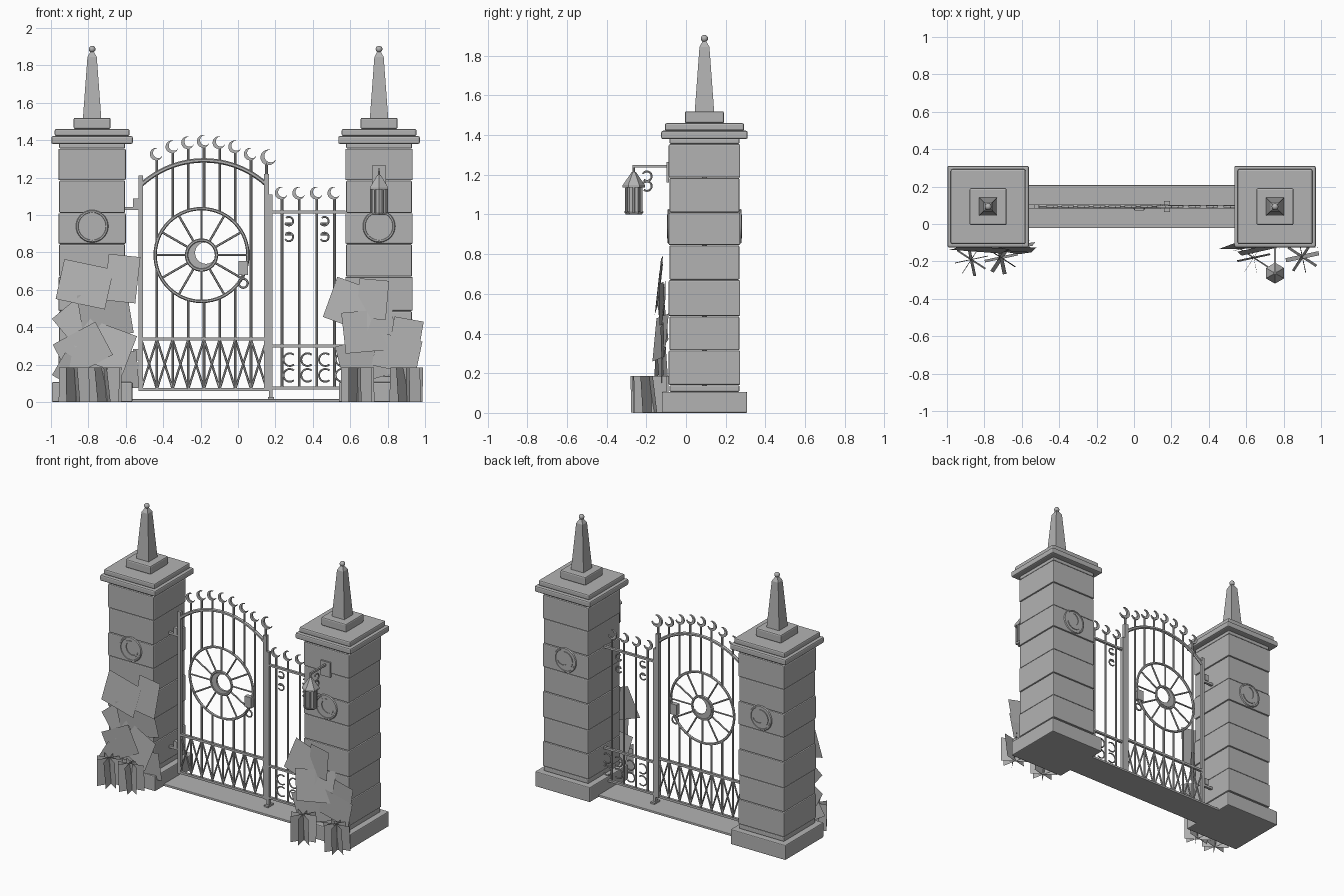
import bpy, bmesh, math, random
from mathutils import Matrix, Vector

if "Cube" in bpy.data.objects:
    bpy.data.objects.remove(bpy.data.objects["Cube"])

random.seed(4)
stone = bpy.data.materials.new("plain_grey")
stone.diffuse_color = (0.45, 0.45, 0.45, 1)
stone.use_nodes = True
stone.node_tree.nodes["Principled BSDF"].inputs["Base Color"].default_value = stone.diffuse_color
GY = 0.093                       # depth of the gate and pillar axis
PX = {"left": -0.78, "right": 0.754}


def finish(name, bm, bevel=0, smooth=False):
    me = bpy.data.meshes.new(name)
    bmesh.ops.recalc_face_normals(bm, faces=bm.faces)
    bm.to_mesh(me)
    bm.free()
    ob = bpy.data.objects.new(name, me)
    bpy.context.collection.objects.link(ob)
    me.materials.append(stone)
    if bevel:
        mod = ob.modifiers.new("bevel", 'BEVEL')
        mod.width, mod.segments = bevel, 2
    if smooth:
        bpy.ops.object.select_all(action='DESELECT')
        ob.select_set(True)
        bpy.context.view_layer.objects.active = ob
        bpy.ops.object.shade_smooth_by_angle(angle=math.radians(40))
    return ob


def box(bm, c, s):
    bmesh.ops.create_cube(bm, size=1, matrix=Matrix.Translation(c) @ Matrix.Diagonal((*s, 1)))


def rod(bm, a, b, r, n=8, r2=None):
    a, b = Vector(a), Vector(b)
    d = b - a
    m = Matrix.Translation((a + b) / 2) @ d.to_track_quat('Z', 'Y').to_matrix().to_4x4()
    bmesh.ops.create_cone(bm, cap_ends=True, segments=n, radius1=r,
                          radius2=r if r2 is None else r2, depth=d.length, matrix=m)


def tube(bm, pts, r, closed=False, n=6):
    """Sweep a round section along a path lying in an upright plane."""
    pts = [Vector(p) for p in pts]
    k, rings = len(pts), []
    side = (pts[1] - pts[0]).cross(pts[2] - pts[1]).normalized()
    for i, p in enumerate(pts):
        q0 = pts[(i - 1) % k] if closed or i else p
        q1 = pts[(i + 1) % k] if closed or i < k - 1 else p
        u = (q1 - q0).normalized().cross(side)
        rings.append([bm.verts.new(p + r * (math.cos(t) * u + math.sin(t) * side))
                      for t in (2 * math.pi * j / n for j in range(n))])
    for i in range(k if closed else k - 1):
        A, B = rings[i], rings[(i + 1) % k]
        for j in range(n):
            bm.faces.new((A[j], A[(j + 1) % n], B[(j + 1) % n], B[j]))
    if not closed:
        bm.faces.new(rings[0])
        bm.faces.new(rings[-1])


def arc(x, y, z, r, a0, a1, n=14, plane='x'):
    out = []
    for i in range(n + 1):
        t = math.radians(a0 + (a1 - a0) * i / n)
        c, s = r * math.cos(t), r * math.sin(t)
        out.append((x + c, y, z + s) if plane == 'x' else (x, y + c, z + s))
    return out


def ring(bm, x, y, z, r, t, n=40):
    tube(bm, arc(x, y, z, r, 0, 360, n)[:-1], t, True)


def crescent(bm, x, y, z, r, turn, thick, n=14):
    """Moon shape opening toward the angle 'turn'."""
    off, rin, gap, rows = 0.36 * r, 0.76 * r, math.radians(48), []
    hx, hz = r * math.cos(gap), r * math.sin(gap)
    g2 = math.atan2(hz, hx - off)
    rin = math.hypot(hz, hx - off)
    for i in range(n + 1):
        f = i / n
        to, ti = gap + f * 2 * (math.pi - gap), g2 + f * 2 * (math.pi - g2)
        po = (r * math.cos(to), r * math.sin(to))
        pi_ = (off + rin * math.cos(ti) + (0.004 * r if i in (0, n) else 0), rin * math.sin(ti))
        if i in (0, n):
            pi_ = (po[0] - 0.05 * r, po[1] * 0.95)
        row = []
        for px, pz in (po, pi_):
            c, s = math.cos(turn), math.sin(turn)
            for dy in (-thick / 2, thick / 2):
                row.append(bm.verts.new((x + px * c - pz * s, y + dy, z + px * s + pz * c)))
        rows.append(row)
    for A, B in zip(rows, rows[1:]):
        for p, q in ((0, 1), (1, 3), (3, 2), (2, 0)):
            bm.faces.new((A[p], A[q], B[q], B[p]))
    for R in (rows[0], rows[-1]):
        bm.faces.new((R[0], R[1], R[3], R[2]))


# Pillars: plinth, stone courses, cap, obelisk, ball, moon medallions
courses = [0.105, 0.14, 0.315, 0.487, 0.67, 0.845, 1.01, 1.185, 1.355, 1.385]
for side, px in PX.items():
    bm = bmesh.new()
    box(bm, (px, GY, 0.053), (0.43, 0.43, 0.106))
    for i, (a, b) in enumerate(zip(courses, courses[1:])):
        w = 0.352 + 0.008 * (i % 2)
        box(bm, (px, GY, (a + b) / 2), (w, w, b - a - 0.002))
    finish(side + "_pillar_stones", bm, 0.006)
    bm = bmesh.new()
    box(bm, (px, GY, 1.401), (0.436, 0.436, 0.042))
    box(bm, (px, GY, 1.441), (0.4, 0.4, 0.038))
    box(bm, (px, GY, 1.49), (0.198, 0.198, 0.06))
    finish(side + "_pillar_cap", bm, 0.009)
    bm = bmesh.new()
    for z0, z1, r0, r1 in ((1.518, 1.845, 0.049, 0.025), (1.845, 1.875, 0.025, 0.008)):
        bmesh.ops.create_cone(bm, cap_ends=True, segments=4, radius1=r0 * 2 ** .5, radius2=r1 * 2 ** .5,
                              depth=z1 - z0, matrix=Matrix.Translation((px, GY, (z0 + z1) / 2))
                              @ Matrix.Rotation(math.pi / 4, 4, 'Z'))
    finish(side + "_obelisk", bm)
    bm = bmesh.new()
    bmesh.ops.create_uvsphere(bm, u_segments=16, v_segments=10, radius=0.018,
                              matrix=Matrix.Translation((px, GY, 1.887)))
    finish(side + "_ball", bm, smooth=True)
    bm = bmesh.new()
    for s in (-1, 1):
        y = GY + s * 0.18
        rod(bm, (px, y - 0.004, 0.94), (px, y + 0.004, 0.94), 0.08, 32)
        ring(bm, px, y, 0.94, 0.079, 0.008)
        crescent(bm, px, y + s * 0.004, 0.94, 0.06, math.radians(35), 0.01, 20)
    finish(side + "_medallions", bm, smooth=True)

# Threshold slab
bm = bmesh.new()
box(bm, (-0.015, GY, 0.008), (1.15, 0.23, 0.016))
finish("threshold", bm, 0.004)

# Gate leaf: stiles, rails and arch
CX, WX, WZ, WR = -0.182, -0.195, 0.786, 0.25
AR, AZ = 0.497, 1.292 - 0.497
bm = bmesh.new()
box(bm, (-0.52, GY, 0.635), (0.022, 0.022, 1.15))
box(bm, (0.153, GY, 0.64), (0.027, 0.027, 1.16))
for z in (0.068, 0.337):
    box(bm, (CX, GY, z), (0.67, 0.018, 0.016))
finish("gate_frame", bm)
bm = bmesh.new()
tube(bm, arc(CX, GY, AZ, AR, 132, 48, 24), 0.012)
finish("gate_arch", bm, smooth=True)

# Gate bars, broken where the wheel sits, each tipped with a moon
bars = [CX + 0.0838 * i for i in range(-3, 4)]
bm, moons = bmesh.new(), bmesh.new()
for x in bars:
    top = AZ + math.sqrt(AR ** 2 - (x - CX) ** 2) + 0.07
    h = math.sqrt(max(0, WR ** 2 - (x - WX) ** 2))
    if h:
        rod(bm, (x, GY, 0.07), (x, GY, WZ - h), 0.007)
        rod(bm, (x, GY, WZ + h), (x, GY, top), 0.007)
    else:
        rod(bm, (x, GY, 0.07), (x, GY, top), 0.007)
    crescent(moons, x - 0.004, GY, top + 0.032, 0.034, math.radians(30), 0.012)
rod(bm, (0.153, GY, 1.2), (0.153, GY, 1.28), 0.008)
crescent(moons, 0.162, GY, 1.308, 0.042, math.radians(30), 0.014)
finish("gate_bars", bm, smooth=True)

# Crossed lattice at the foot of the gate
bm = bmesh.new()
for i in range(8):
    a, b = CX + 0.0838 * (i - 4), CX + 0.0838 * (i - 3)
    rod(bm, (a, GY - 0.004, 0.07), (b, GY - 0.004, 0.335), 0.006, 6)
    rod(bm, (b, GY + 0.004, 0.07), (a, GY + 0.004, 0.335), 0.006, 6)
finish("gate_lattice", bm, smooth=True)

# Wheel with spokes and a moon hub
bm = bmesh.new()
ring(bm, WX, GY, WZ, 0.248, 0.009, 56)
ring(bm, WX, GY, WZ, 0.08, 0.009)
for i in range(12):
    t = math.radians(30 * i)
    c, s = math.cos(t), math.sin(t)
    rod(bm, (WX + .08 * c, GY, WZ + .08 * s), (WX + .248 * c, GY, WZ + .248 * s), 0.006, 6)
crescent(bm, WX, GY, WZ, 0.072, math.radians(25), 0.014, 20)
finish("gate_wheel", bm, smooth=True)

# Latch box with pull ring, and hinges
bm = bmesh.new()
box(bm, (0.028, GY - 0.006, 0.718), (0.052, 0.032, 0.075))
ring(bm, 0.028, GY - 0.012, 0.635, 0.024, 0.006, 20)
rod(bm, (0.028, GY - 0.012, 0.655), (0.028, GY - 0.012, 0.69), 0.006)
finish("latch", bm)
bm = bmesh.new()
for z in (0.23, 1.035):
    box(bm, (-0.565, GY, z), (0.09, 0.018, 0.016))
    box(bm, (-0.547, GY, z + 0.03), (0.028, 0.028, 0.045))
finish("hinges", bm)

# Fixed side panel: post, rails, bars and scrolls
bm = bmesh.new()
box(bm, (0.176, GY, 0.56), (0.018, 0.022, 1.1))
box(bm, (0.176, GY, 0.02), (0.032, 0.06, 0.014))
for z in (0.075, 0.3, 1.016):
    box(bm, (0.375, GY, z), (0.4, 0.018, 0.014))
finish("panel_frame", bm)
bm = bmesh.new()
for x in (0.235, 0.328, 0.422, 0.516):
    rod(bm, (x, GY, 0.075), (x, GY, 1.085), 0.007)
    crescent(moons, x - 0.004, GY, 1.117, 0.034, math.radians(30), 0.012)
finish("panel_bars", bm, smooth=True)
finish("moon_finials", moons)
bm = bmesh.new()
for x in (0.277, 0.372, 0.467, 0.556):
    for z in (0.227, 0.143):
        tube(bm, arc(x, GY, z, 0.034, 50, 310), 0.005)
for x in (0.272, 0.462):
    for z, s in ((0.967, 1), (0.883, -1)):
        tube(bm, arc(x, GY, z, 0.023, 130, -150), 0.005)
        rod(bm, (x - 0.02, GY, z - 0.012 * s), (x + 0.02, GY, z - 0.012 * s), 0.005, 6)
finish("panel_scrolls", bm, smooth=True)

# Lantern bracket
LX, LY = PX["right"], -0.263
bm = bmesh.new()
box(bm, (LX, -0.092, 1.213), (0.075, 0.014, 0.105))
box(bm, (LX, -0.18, 1.243), (0.012, 0.18, 0.014))
for z in (1.193, 1.143):
    tube(bm, arc(LX, -0.197, z, 0.024, 150, -130, plane='y'), 0.005)
rod(bm, (LX, LY, 1.2), (LX, LY, 1.243), 0.006)
finish("lantern_bracket", bm)

# Hexagonal lantern: floor, glass, corner posts, roof
bm = bmesh.new()
rod(bm, (LX, LY, 1.0), (LX, LY, 1.014), 0.04, 6, 0.05)
rod(bm, (LX, LY, 1.012), (LX, LY, 1.14), 0.042, 6)
rod(bm, (LX, LY, 1.136), (LX, LY, 1.148), 0.056, 6)
rod(bm, (LX, LY, 1.148), (LX, LY, 1.215), 0.056, 6, 0.01)
for i in range(6):
    t = math.radians(60 * i)
    x, y = LX + 0.043 * math.cos(t), LY + 0.043 * math.sin(t)
    rod(bm, (x, y, 1.01), (x, y, 1.14), 0.006, 6)
finish("lantern", bm)


def card(bm, c, w, h, roll, tilt=0, yaw=0):
    m = (Matrix.Translation(c) @ Matrix.Rotation(math.radians(yaw), 4, 'Z')
         @ Matrix.Rotation(math.radians(90 + tilt), 4, 'X') @ Matrix.Rotation(math.radians(roll), 4, 'Z')
         @ Matrix.Diagonal((w, h, 1, 1)))
    bmesh.ops.create_grid(bm, x_segments=1, y_segments=1, size=0.5, matrix=m)


# Leaf cards leaning on the pillar fronts: x, z, width, height, roll
leaves = {
    "left": [(-.62, .66, .17, .25, -6), (-.82, .63, .27, .22, -12), (-.71, .47, .27, .25, 10),
             (-.83, .28, .26, .2, 28), (-.69, .29, .24, .22, -20), (-.605, .17, .14, .2, 5),
             (-.87, .42, .16, .2, 40), (-.9, .17, .14, .14, -30)],
    "right": [(.61, .52, .25, .23, -20), (.72, .55, .16, .21, -5), (.7, .38, .28, .22, 5),
              (.9, .36, .16, .17, -10), (.66, .22, .24, .22, 15), (.85, .26, .24, .18, -12)]}
for side, rows in leaves.items():
    bm = bmesh.new()
    for x, z, w, h, roll in rows:
        card(bm, (x, -0.125 + random.uniform(-.015, .01), z), w, h, roll,
             random.uniform(-8, 8), random.uniform(-14, 14))
    finish(side + "_leaf_cards", bm)

# Grass tufts: upright crossed cards
tufts = {"left": [(-.87, -.19), (-.71, -.18)], "right": [(.64, -.18), (.9, -.175)]}
for side, spots in tufts.items():
    bm = bmesh.new()
    for x, y in spots:
        for k in range(4):
            card(bm, (x, y, 0.093), 0.18, 0.185, 0, random.uniform(-7, 7), 12 + 45 * k)
    finish(side + "_grass", bm)
